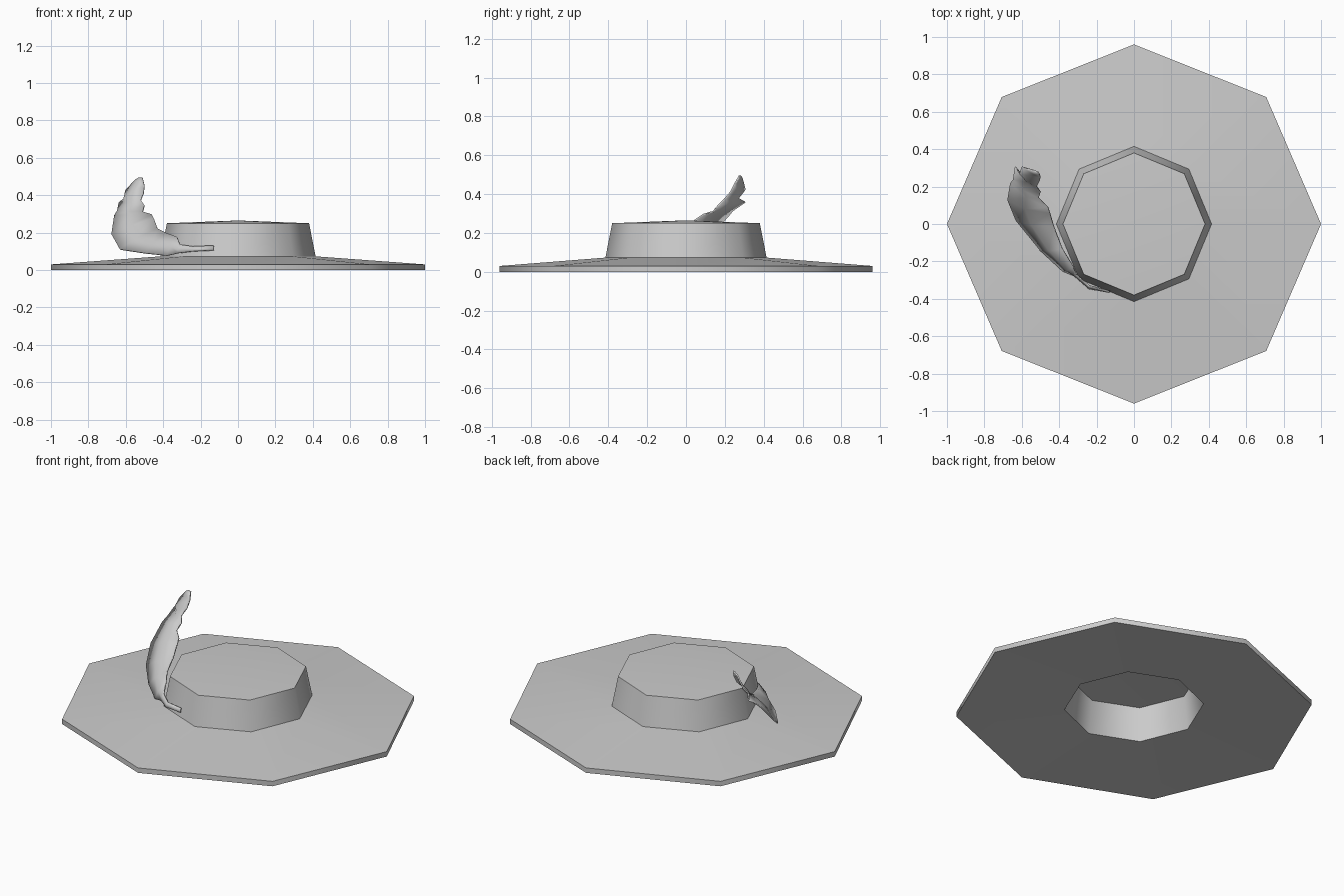
import bpy, bmesh, math
from mathutils import Vector

if "Cube" in bpy.data.objects:
    bpy.data.objects.remove(bpy.data.objects["Cube"])

SIDES = 8


def finish(name, bm, angle):
    bmesh.ops.recalc_face_normals(bm, faces=bm.faces)
    mesh = bpy.data.meshes.new(name)
    bm.to_mesh(mesh)
    bm.free()
    obj = bpy.data.objects.new(name, mesh)
    bpy.context.collection.objects.link(obj)
    bpy.ops.object.select_all(action='DESELECT')
    obj.select_set(True)
    bpy.context.view_layer.objects.active = obj
    bpy.ops.object.shade_smooth_by_angle(angle=math.radians(angle))
    return obj


def lathe(name, profile, angle):
    """Eight-sided turned shell; profile rows are (x radius, y radius, z)."""
    bm = bmesh.new()
    rings = []
    for rx, ry, z in profile:
        if rx == 0:
            rings.append([bm.verts.new((0, 0, z))] * SIDES)
            continue
        rings.append([bm.verts.new((rx * math.cos(2 * math.pi * i / SIDES),
                                    ry * math.sin(2 * math.pi * i / SIDES), z))
                      for i in range(SIDES)])
    for a, b in zip(rings, rings[1:]):
        for i in range(SIDES):
            j = (i + 1) % SIDES
            corners = list(dict.fromkeys((a[i], a[j], b[j], b[i])))
            bm.faces.new(corners)
    return finish(name, bm, angle)


# Hat body: inner pocket, brim underside, brim edge, brim top, crown
lathe("hat_brim_and_crown", [
    (0, 0, 0.24), (0.36, 0.36, 0.225), (0.385, 0.385, 0.025),
    (1.0, 0.96, 0.0), (1.0, 0.96, 0.03), (0.415, 0.415, 0.073),
    (0.38, 0.38, 0.25), (0, 0, 0.265)], 50)

# Feather: pairs of (outer edge, inner edge) points from quill to tip
rows = [
    ((-0.13, -0.365, 0.105), (-0.13, -0.36, 0.13)),
    ((-0.24, -0.345, 0.10), (-0.24, -0.33, 0.125)),
    ((-0.32, -0.275, 0.09), (-0.31, -0.27, 0.135)),
    ((-0.38, -0.25, 0.077), (-0.325, -0.23, 0.175)),
    ((-0.50, -0.14, 0.09), (-0.385, -0.13, 0.197)),
    ((-0.63, 0.02, 0.11), (-0.43, -0.01, 0.22)),
    ((-0.675, 0.13, 0.19), (-0.45, 0.06, 0.275)),
    ((-0.66, 0.22, 0.29), (-0.46, 0.09, 0.295)),
    ((-0.645, 0.24, 0.315), (-0.51, 0.14, 0.31)),
    ((-0.635, 0.305, 0.36), (-0.50, 0.17, 0.345)),
    ((-0.61, 0.27, 0.38), (-0.52, 0.20, 0.375)),
    ((-0.60, 0.305, 0.425), (-0.505, 0.23, 0.41)),
    ((-0.55, 0.29, 0.48), (-0.50, 0.25, 0.45)),
    ((-0.53, 0.285, 0.493), (-0.51, 0.275, 0.493)),
]
bm = bmesh.new()
grid = []
for k, (o, i) in enumerate(rows):
    o, i = Vector(o), Vector(i)
    bow = Vector((-0.07, -0.05, 0)) * (o - i).length
    grid.append([bm.verts.new(p) for p in (o, (o + i) / 2 + bow, i)])
for a, b in zip(grid, grid[1:]):
    for c in range(2):
        bm.faces.new((a[c], a[c + 1], b[c + 1], b[c]))
feather = finish("feather", bm, 40)
shell = feather.modifiers.new("thickness", 'SOLIDIFY')
shell.thickness = 0.008
shell.offset = 0
